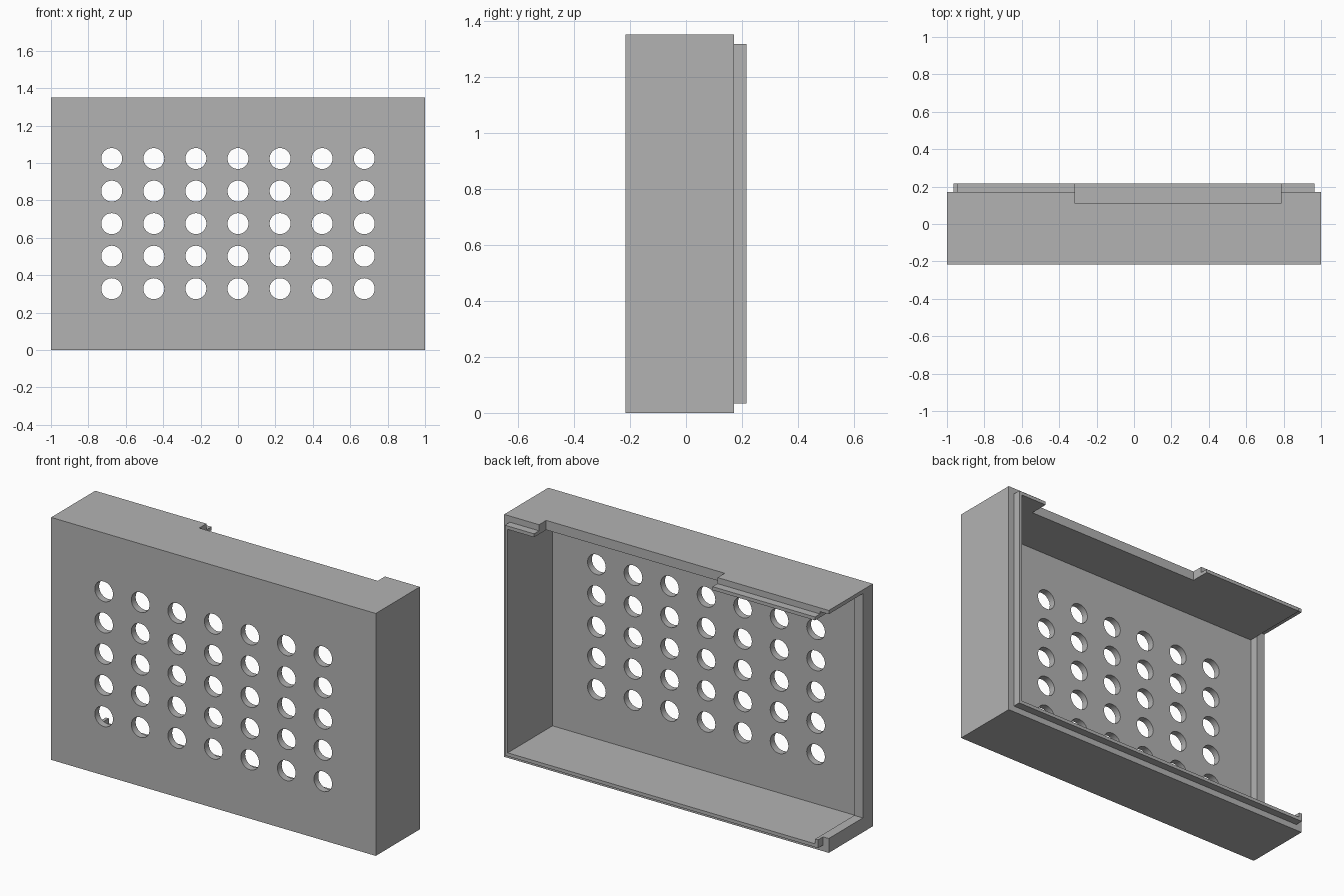
import bpy, bmesh, math
from mathutils import Matrix, Vector

if "Cube" in bpy.data.objects:
    bpy.data.objects.remove(bpy.data.objects["Cube"])

grey = bpy.data.materials.new("light_grey")
grey.diffuse_color = (0.45, 0.45, 0.45, 1)
grey.use_nodes = True
grey.node_tree.nodes["Principled BSDF"].inputs["Base Color"].default_value = grey.diffuse_color


def new_object(name, bm):
    mesh = bpy.data.meshes.new(name)
    bm.to_mesh(mesh)
    bm.free()
    mesh.materials.append(grey)
    ob = bpy.data.objects.new(name, mesh)
    bpy.context.collection.objects.link(ob)
    return ob


def box(name, lo, hi):
    lo, hi = Vector(lo), Vector(hi)
    bm = bmesh.new()
    bmesh.ops.create_cube(bm, size=1, matrix=Matrix.Translation((lo + hi) / 2)
                          @ Matrix.Diagonal((*(hi - lo), 1)))
    return new_object(name, bm)


def combine(target, tool, operation):
    mod = target.modifiers.new(tool.name, 'BOOLEAN')
    mod.operation, mod.object, mod.solver = operation, tool, 'EXACT'
    tool.hide_render = True
    bpy.context.view_layer.objects.active = target
    bpy.ops.object.modifier_apply(modifier=mod.name)
    bpy.data.objects.remove(tool)


# Outer box with a smaller raised lip around the open back
shell = box("enclosure_shell", (-1, -0.216, 0), (1, 0.172, 1.35))
lip = box("lip", (-0.965, 0, 0.034), (0.965, 0.216, 1.316))
combine(shell, lip, 'UNION')

# Hollow inside, open at the back
cavity = box("cavity", (-0.947, -0.178, 0.053), (0.947, 0.4, 1.297))
combine(shell, cavity, 'DIFFERENCE')

# Slot in the rear of the top
notch = box("top_notch", (-0.315, 0.109, 1.2), (0.785, 0.4, 1.5))
combine(shell, notch, 'DIFFERENCE')

# Large opening in the left side, leaving a thin skin above
opening = box("side_opening", (-1.2, -0.128, 0.08), (-0.946, 0.4, 1.329))
combine(shell, opening, 'DIFFERENCE')

# Grid of round vent holes in the front
bm = bmesh.new()
for i in range(7):
    for j in range(5):
        centre = Vector(((i - 3) * 0.225, -0.2, 0.676 + (j - 2) * 0.174))
        bmesh.ops.create_cone(bm, cap_ends=True, segments=32, radius1=0.056,
                              radius2=0.056, depth=0.2,
                              matrix=Matrix.Translation(centre)
                              @ Matrix.Rotation(math.pi / 2, 4, 'X'))
combine(shell, new_object("vent_holes", bm), 'DIFFERENCE')

# Smooth hole walls, crisp box edges
bpy.ops.object.select_all(action='DESELECT')
shell.select_set(True)
bpy.context.view_layer.objects.active = shell
bpy.ops.object.shade_smooth_by_angle(angle=math.radians(30))
